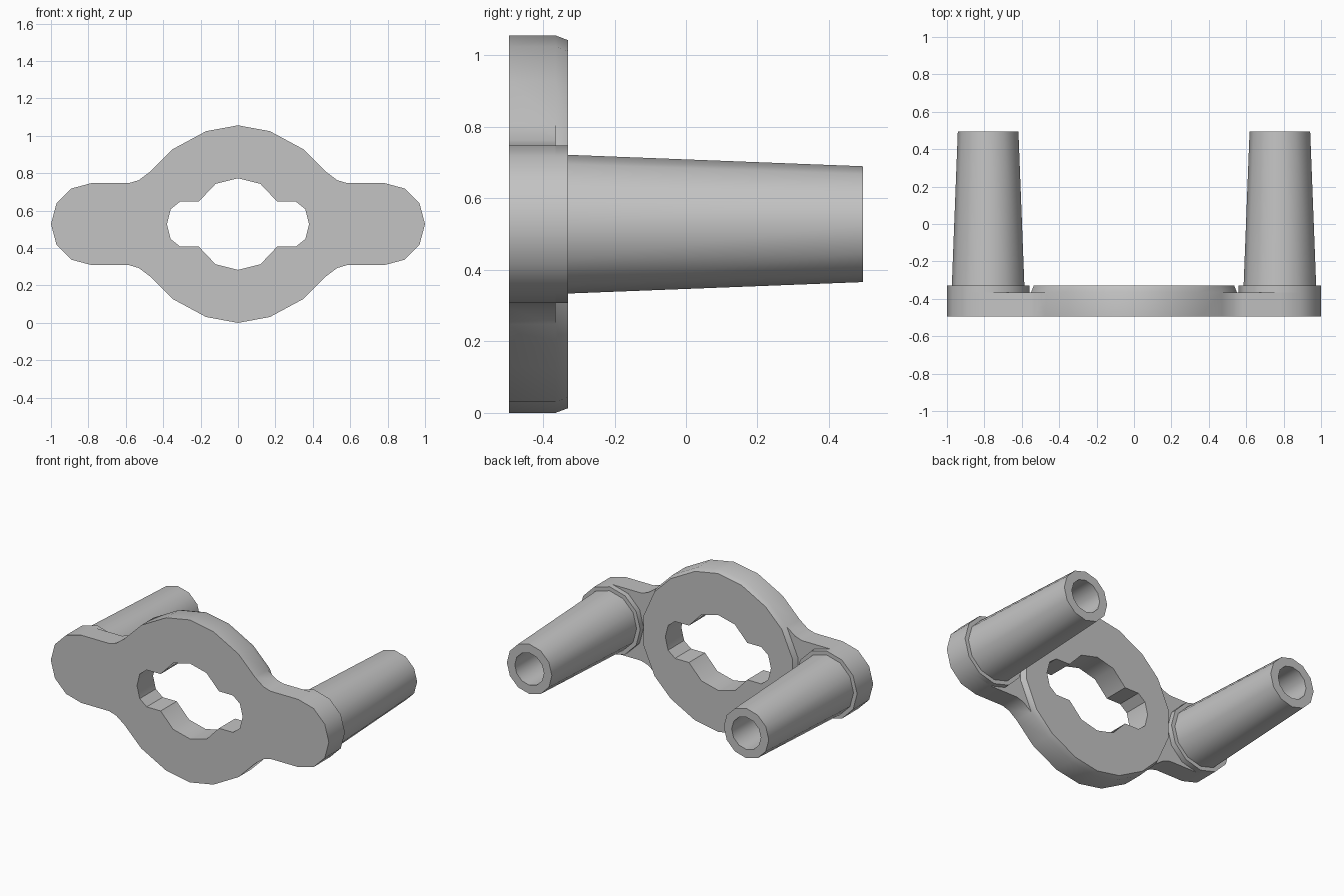
import bpy, bmesh, math

cube = bpy.data.objects.get("Cube")
if cube:
    bpy.data.objects.remove(cube, do_unlink=True)

MID_Z = 0.528
FRONT, STEP, FACE, TIP = -0.495, -0.365, -0.33, 0.495
PEG_X, BOSS_R = 0.78, 0.22

grey = bpy.data.materials.new("plain grey")
grey.use_nodes = True
grey.diffuse_color = (0.55, 0.55, 0.55, 1)
grey.node_tree.nodes["Principled BSDF"].inputs["Base Color"].default_value = (0.55, 0.55, 0.55, 1)


def mirrored(quarter):
    """Full loop from a quarter running from the top to the side."""
    right = quarter + [(x, -z) for x, z in reversed(quarter) if z > 0]
    return right + [(-x, z) for x, z in reversed(right) if x > 0]


def circle(cx, r, n=12):
    return [(cx + r * math.cos(math.tau * i / n), r * math.sin(math.tau * i / n)) for i in range(n)]


def scaled(loop, s):
    return [(x * s, z * s) for x, z in loop]


def ring_verts(bm, loop, y):
    return [bm.verts.new((x, y, MID_Z + z)) for x, z in loop]


def loft(bm, sections):
    """Skin a row of equally long loops, given as (loop, y); return the last one."""
    rows = [ring_verts(bm, loop, y) for loop, y in sections]
    for a, b in zip(rows, rows[1:]):
        for i in range(len(a)):
            j = (i + 1) % len(a)
            bm.faces.new((a[i], a[j], b[j], b[i]))
    return rows[-1]


def holed_cap(bm, outer, inner, y):
    edges = []
    for loop in (outer, inner):
        v = ring_verts(bm, loop, y)
        edges += [bm.edges.new((v[i], v[(i + 1) % len(v)])) for i in range(len(v))]
    bmesh.ops.triangle_fill(bm, use_beauty=True, edges=edges, normal=(0, 1, 0))


def finish(bm, name):
    bmesh.ops.remove_doubles(bm, verts=bm.verts, dist=0.0005)
    bmesh.ops.recalc_face_normals(bm, faces=bm.faces)
    mesh = bpy.data.meshes.new(name)
    bm.to_mesh(mesh)
    bm.free()
    mesh.materials.append(grey)
    obj = bpy.data.objects.new(name, mesh)
    bpy.context.collection.objects.link(obj)
    bpy.ops.object.select_all(action='DESELECT')
    obj.select_set(True)
    bpy.context.view_layer.objects.active = obj
    bpy.ops.object.shade_smooth_by_angle(angle=math.radians(35))


# Profiles of the disc, neck and central opening
disc_arc = [(0, 0.528), (0.17, 0.497), (0.35, 0.4), (0.47, 0.28)]
neck = [(0.53, 0.235), (0.58, BOSS_R)]
boss = circle(PEG_X, BOSS_R)
outline = mirrored(disc_arc + neck + boss[3::-1])
disc = mirrored(disc_arc + [(0.55, 0.1)])
opening = mirrored([(0, 0.245), (0.12, 0.215), (0.21, 0.12), (0.31, 0.12), (0.36, 0.08), (0.38, 0)])

# Plate: outer wall, opening wall, raised chamfered disc and caps
bm = bmesh.new()
loft(bm, [(outline, FRONT), (outline, STEP)])
loft(bm, [(opening, FRONT), (opening, FACE)])
loft(bm, [(disc, STEP), (scaled(disc, 0.975), FACE)])
holed_cap(bm, outline, opening, FRONT)
holed_cap(bm, scaled(disc, 0.975), opening, FACE)

# Lowered neck floors between the disc and the bosses
upper = [(0.55, 0.1), disc_arc[-1]] + neck
floor = upper + boss[3:10] + [(x, -z) for x, z in reversed(upper)]
for side in (1, -1):
    bm.faces.new(ring_verts(bm, [(side * x, z) for x, z in floor], STEP))
finish(bm, "base_plate")

# Round bosses with hollow tapered pegs
for name, side in (("left_peg", 1), ("right_peg", -1)):
    bm = bmesh.new()
    steps = [(BOSS_R, STEP), (BOSS_R, FACE), (0.194, FACE), (0.162, TIP), (0.105, TIP), (0.105, FACE)]
    bottom = loft(bm, [(circle(side * PEG_X, r), y) for r, y in steps])
    bm.faces.new(bottom)
    finish(bm, name)
